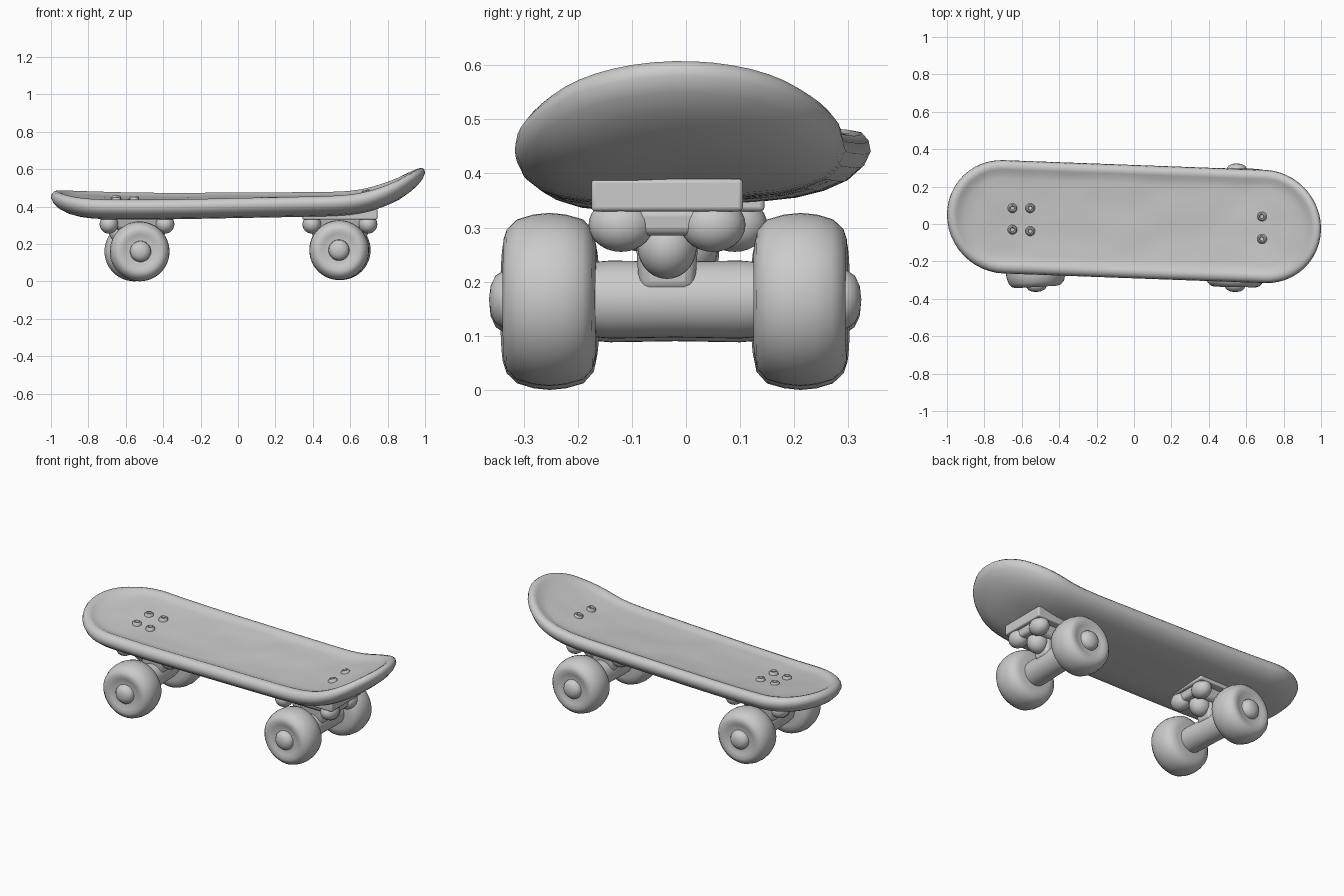
import bpy, bmesh, math
from mathutils import Vector, Matrix, noise

if "Cube" in bpy.data.objects:
    bpy.data.objects.remove(bpy.data.objects["Cube"], do_unlink=True)

GREY = (0.6, 0.6, 0.6, 1)
mat = bpy.data.materials.new("plain grey")
mat.use_nodes = True
mat.diffuse_color = GREY
mat.node_tree.nodes["Principled BSDF"].inputs["Base Color"].default_value = GREY


def finish(bm, name, matrix=None, bevel=0, angle=40):
    """Turn a bmesh into a named, smooth-shaded object."""
    bmesh.ops.remove_doubles(bm, verts=bm.verts, dist=0.0005)
    bmesh.ops.recalc_face_normals(bm, faces=bm.faces)
    mesh = bpy.data.meshes.new(name)
    bm.to_mesh(mesh)
    bm.free()
    mesh.materials.append(mat)
    ob = bpy.data.objects.new(name, mesh)
    bpy.context.collection.objects.link(ob)
    if matrix:
        ob.matrix_world = matrix
    if bevel:
        mod = ob.modifiers.new("round edges", 'BEVEL')
        mod.width, mod.segments = bevel, 3
    bpy.ops.object.select_all(action='DESELECT')
    ob.select_set(True)
    bpy.context.view_layer.objects.active = ob
    bpy.ops.object.shade_smooth_by_angle(angle=math.radians(angle))
    return ob


def lathe(name, profile, matrix, steps=40):
    """Revolve (radius, height) points about local z."""
    bm = bmesh.new()
    verts = [bm.verts.new((r, 0, h)) for r, h in profile]
    edges = [bm.edges.new(pair) for pair in zip(verts, verts[1:])]
    bmesh.ops.spin(bm, geom=verts + edges, axis=(0, 0, 1), cent=(0, 0, 0),
                   angle=math.tau, steps=steps)
    return finish(bm, name, matrix)


def block(name, size, matrix, bevel, taper=1):
    """Rounded box whose lower end is scaled by taper."""
    bm = bmesh.new()
    bmesh.ops.create_cube(bm, size=1)
    for v in bm.verts:
        k = taper if v.co.z < 0 else 1
        v.co = Vector((v.co.x * size[0] * k, v.co.y * size[1] * k, v.co.z * size[2]))
    return finish(bm, name, matrix, bevel)


def ball(name, size, matrix):
    bm = bmesh.new()
    bmesh.ops.create_uvsphere(bm, u_segments=24, v_segments=14, radius=1)
    bmesh.ops.scale(bm, vec=size, verts=bm.verts)
    return finish(bm, name, matrix)


# Deck: stadium rings bent along its length, rolled and turned slightly
BEND = [(-1, .372), (-.85, .350), (-.6, .341), (-.3, .341), (0, .345), (.3, .349),
        (.55, .355), (.66, .368), (.76, .395), (.85, .43), (.92, .466), (1, .505)]
RADIUS, HALF = 0.303, 1.0


def bend(x):
    x = max(-1, min(1, x))
    i = next(i for i in range(len(BEND) - 1) if x <= BEND[i + 1][0])
    pts = [BEND[max(0, min(len(BEND) - 1, j))] for j in (i - 1, i, i + 1, i + 2)]
    (xa, za), (xb, zb) = pts[1], pts[2]
    t, w = (x - xa) / (xb - xa), xb - xa
    ma = (zb - pts[0][1]) / (xb - pts[0][0]) * w
    mb = (pts[3][1] - za) / (pts[3][0] - xa) * w
    return (zb * t * t * (3 - 2 * t) + za * (1 - t * t * (3 - 2 * t))
            + ma * t * (1 - t) ** 2 - mb * t * t * (1 - t))


def place(x, y, h):
    """Map flat deck coordinates to the bent, turned deck."""
    roll = 0.055 - 0.03 * x
    return Vector((x, y + 0.0125 - 0.037 * x, bend(x) + h + roll * y))


def outline(inset):
    r, straight = RADIUS - inset, HALF - RADIUS
    pts = []
    for side in (1, -1):
        for i in range(24):
            a = -math.pi / 2 + math.pi * i / 24
            pts.append((side * (straight + r * math.cos(a)), side * r * math.sin(a)))
        for i in range(30):
            pts.append((side * (straight - 2 * straight * i / 30), side * r))
    return pts


SECTION = [(RADIUS, 0), (.2, 0), (.13, .003), (.08, .012), (.04, .027), (.012, .05),
           (0, .075), (.004, .095), (.016, .11), (.034, .115), (.05, .112), (.065, .104),
           (.1, .1), (.14, .098), (.18, .097), (.22, .096), (.26, .096), (RADIUS, .096)]
bm = bmesh.new()
rings = []
for n, (inset, h) in enumerate(SECTION):
    ring = []
    for x, y in outline(inset):
        dent = 0.005 * noise.noise(Vector((x * 6, y * 7, 2))) if n > 11 else 0
        ring.append(bm.verts.new(place(x, y, h + dent)))
    rings.append(ring)
for a, b in zip(rings, rings[1:]):
    for i in range(len(a)):
        j = (i + 1) % len(a)
        bm.faces.new((a[i], a[j], b[j], b[i]))
finish(bm, "deck", angle=60)

# Bolts: domed heads with a hollow centre
BOLT = [(0, .006), (.01, .006), (.013, .015), (.019, .014), (.025, .006), (.026, -.01)]
for n, (x, y) in enumerate([(-.65, .085), (-.555, .085), (-.65, -.03), (-.555, -.038),
                            (.685, .04), (.685, -.08)]):
    local = y - 0.0125 + 0.037 * x
    slope = math.atan((bend(x + .02) - bend(x - .02)) / .04)
    lathe(f"bolt_{n + 1}", BOLT, Matrix.Translation(place(x, local, .098))
          @ Matrix.Rotation(-slope, 4, 'Y'), 20)

# Trucks: plate, bracket with lugs, hanger, axle and two wheels each
WHEEL = [(0, -.086), (.1, -.086), (.128, -.08), (.148, -.062), (.157, -.03), (.16, 0),
         (.157, .03), (.148, .06), (.13, .079), (.112, .085), (.09, .08), (.07, .074),
         (.056, .074)]
CAP = [(.056, .07), (.054, .085), (.044, .1), (.025, .109), (0, .112)]


def truck(name, x, base_y, axle_z, yaw):
    base = Matrix.Translation((x, base_y, 0))
    at = lambda dx, dy, z: base @ Matrix.Translation((dx, dy, z))
    block(name + "_plate", (.40, .28, .06), at(0, 0, .36), .008)
    block(name + "_bracket", (.3, .2, .07), at(0, 0, .31), .02, .8)
    for sx in (1, -1):
        for sy in (1, -1):
            ball(f"{name}_lug_{'right' if sx < 0 else 'left'}_{'front' if sy < 0 else 'back'}",
                 (.05, .06, .05), at(sx * .15, sy * .085, .305))
        block(f"{name}_web_{'right' if sx < 0 else 'left'}", (.07, .2, .05),
              at(sx * .15, 0, .31), .015, .85)
    block(name + "_hanger", (.16, .12, .13), at(0, 0, .245), .02, .85)
    ball(name + "_bushing", (.06, .055, .06), at(.09, 0, .265))
    ball(name + "_pivot", (.06, .055, .06), at(-.09, 0, .265))

    # Axle frame: local z runs along the axle
    frame = (Matrix.Translation((x, -.02, axle_z)) @ Matrix.Rotation(yaw, 4, 'Z')
             @ Matrix.Rotation(-math.pi / 2, 4, 'X'))
    lathe(name + "_axle", [(0, -.2), (.065, -.2), (.072, -.12), (.07, 0), (.072, .12),
                           (.065, .2), (0, .2)], frame)
    for side, label in ((1, "back"), (-1, "front")):
        spot = frame @ Matrix.Translation((0, 0, side * .232))
        if side < 0:
            spot = spot @ Matrix.Rotation(math.pi, 4, 'X')
        lathe(f"{name}_wheel_{label}", WHEEL, spot, 48)
        lathe(f"{name}_cap_{label}", CAP, spot, 24)


truck("tail_truck", -.54, .005, .16, math.radians(3.5))
truck("nose_truck", .545, -.035, .167, math.radians(-1))
